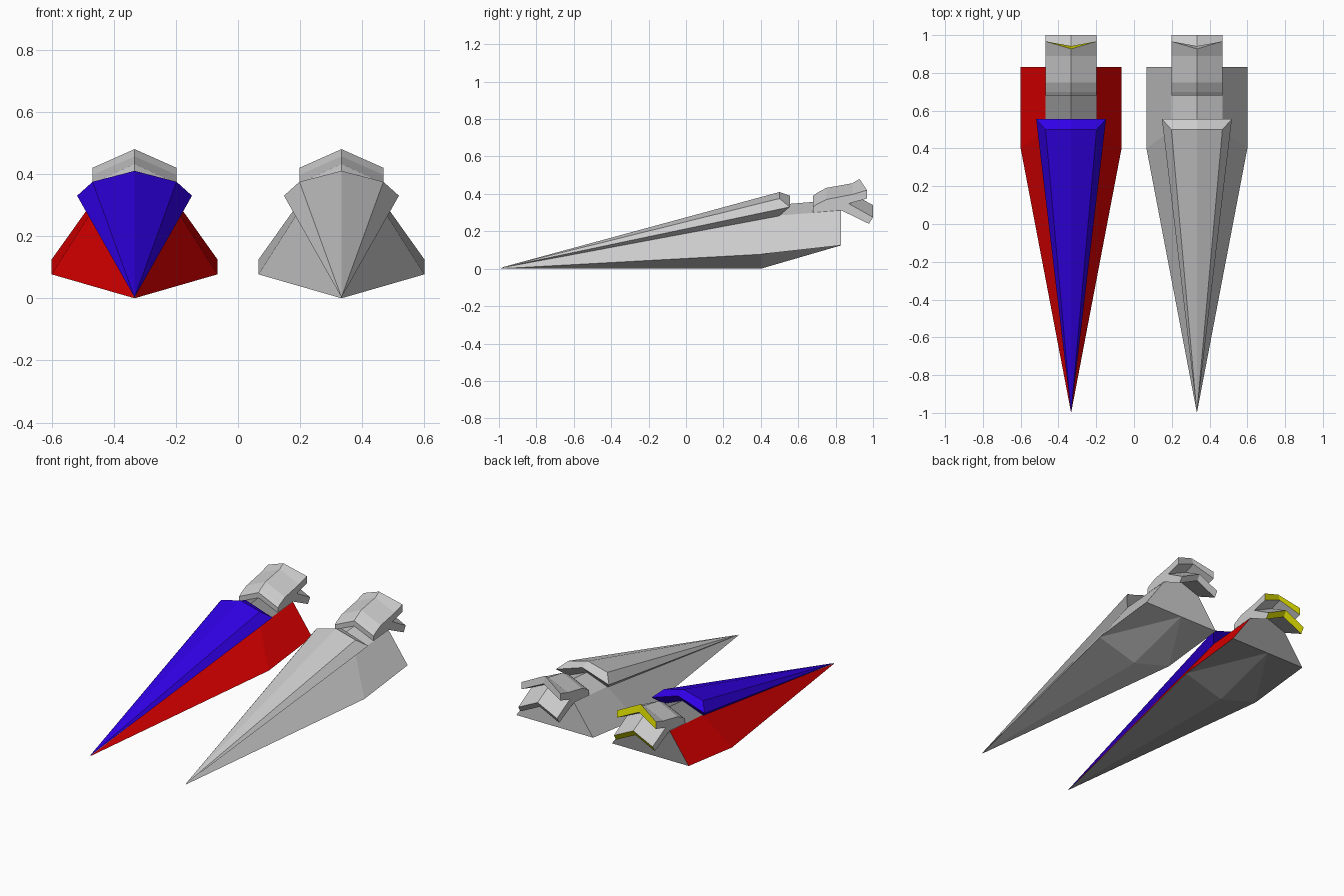
import bpy, bmesh
from mathutils import Matrix

if "Cube" in bpy.data.objects:
    bpy.data.objects.remove(bpy.data.objects["Cube"])


def paint(name, rgb):
    m = bpy.data.materials.new(name)
    m.diffuse_color = (*rgb, 1)
    m.use_nodes = True
    m.node_tree.nodes["Principled BSDF"].inputs["Base Color"].default_value = m.diffuse_color
    return m


RED = paint("red", (0.8, 0.0, 0.0))
BLUE = paint("blue", (0.03, 0.0, 0.8))
YELLOW = paint("yellow", (0.75, 0.75, 0.0))
DARK = paint("dark_grey", (0.28, 0.28, 0.28))
GREY = paint("grey", (0.8, 0.8, 0.8))


def half_part(name, x, verts, faces, mats):
    """Build the +x half of a part, mirror it, and place it. A face is (indices, material slot)."""
    bm = bmesh.new()
    vs = [bm.verts.new(v) for v in verts]
    for idx, slot in faces:
        bm.faces.new([vs[i] for i in idx]).material_index = slot if mats else 0
    bmesh.ops.mirror(bm, geom=bm.verts[:] + bm.edges[:] + bm.faces[:],
                     matrix=Matrix.Identity(4), merge_dist=0.0005, axis='X')
    bmesh.ops.recalc_face_normals(bm, faces=bm.faces[:])
    me = bpy.data.meshes.new(name)
    bm.to_mesh(me)
    bm.free()
    for m in mats:
        me.materials.append(m)
    ob = bpy.data.objects.new(name, me)
    ob.location.x = x
    bpy.context.collection.objects.link(ob)


def hull(name, x, mats):
    v = [(0, -1, 0),                                  # nose
         (0, 0.4, 0), (0.267, 0.4, 0.077),            # keel and chine
         (0, 0.83, 0.125), (0.267, 0.83, 0.125),      # stern bottom
         (0.135, 0.5, 0.285), (0.135, 0.83, 0.31),    # deck edge
         (0, 0.5, 0.342), (0, 0.83, 0.37)]            # deck ridge
    f = [((0, 1, 2), 0), ((1, 3, 2), 0), ((2, 3, 4), 0),
         ((0, 2, 5), 1), ((2, 4, 6, 5), 1),
         ((0, 5, 7), 0), ((5, 6, 8, 7), 0), ((3, 8, 6, 4), 0)]
    half_part(name, x, v, f, mats)


def canopy(name, x, mats):
    v = [(0, -1, 0.003),
         (0, 0.5, 0.41), (0.135, 0.5, 0.375),         # roof end
         (0, 0.555, 0.39), (0.185, 0.555, 0.33),      # rear lip
         (0.13, 0.49, 0.275), (0, 0.49, 0.32)]        # underside
    f = [((0, 2, 1), 0), ((0, 4, 2), 0), ((1, 2, 4, 3), 0),
         ((0, 5, 4), 0), ((3, 4, 5, 6), 0), ((0, 6, 5), 0)]
    half_part(name, x, v, f, mats)


def engine(name, x, mats):
    # side outline (y, z) and matching centre outline, forked into two tail fins
    side = [(0.68, 0.30), (0.68, 0.33), (0.70, 0.345), (0.75, 0.37), (0.89, 0.397),
            (0.967, 0.42), (0.967, 0.375), (0.87, 0.348), (1.0, 0.275), (0.978, 0.24),
            (0.83, 0.312)]
    mid = [(0.68, 0.355), (0.68, 0.39), (0.70, 0.405), (0.75, 0.432), (0.89, 0.457),
           (0.927, 0.48), (0.942, 0.435), (0.87, 0.41), (1.0, 0.34), (0.978, 0.305),
           (0.83, 0.36)]
    n = len(side)
    v = [(0.135, *p) for p in side] + [(0, *p) for p in mid]
    f = [(tuple(range(n)), 0)]
    for i in range(n):
        j = (i + 1) % n
        f.append(((i, j, n + j, n + i), 1 if i in (5, 8) else 0))  # fin tips glow
    half_part(name, x, v, f, mats)


# painted ship on the left, plain ship on the right
for label, x, hm, cm, em in (("painted", -0.333, [DARK, RED], [BLUE], [GREY, YELLOW]),
                             ("plain", 0.333, [], [], [])):
    hull(label + "_hull", x, hm)
    canopy(label + "_upper_deck", x, cm)
    engine(label + "_tail_engine", x, em)
